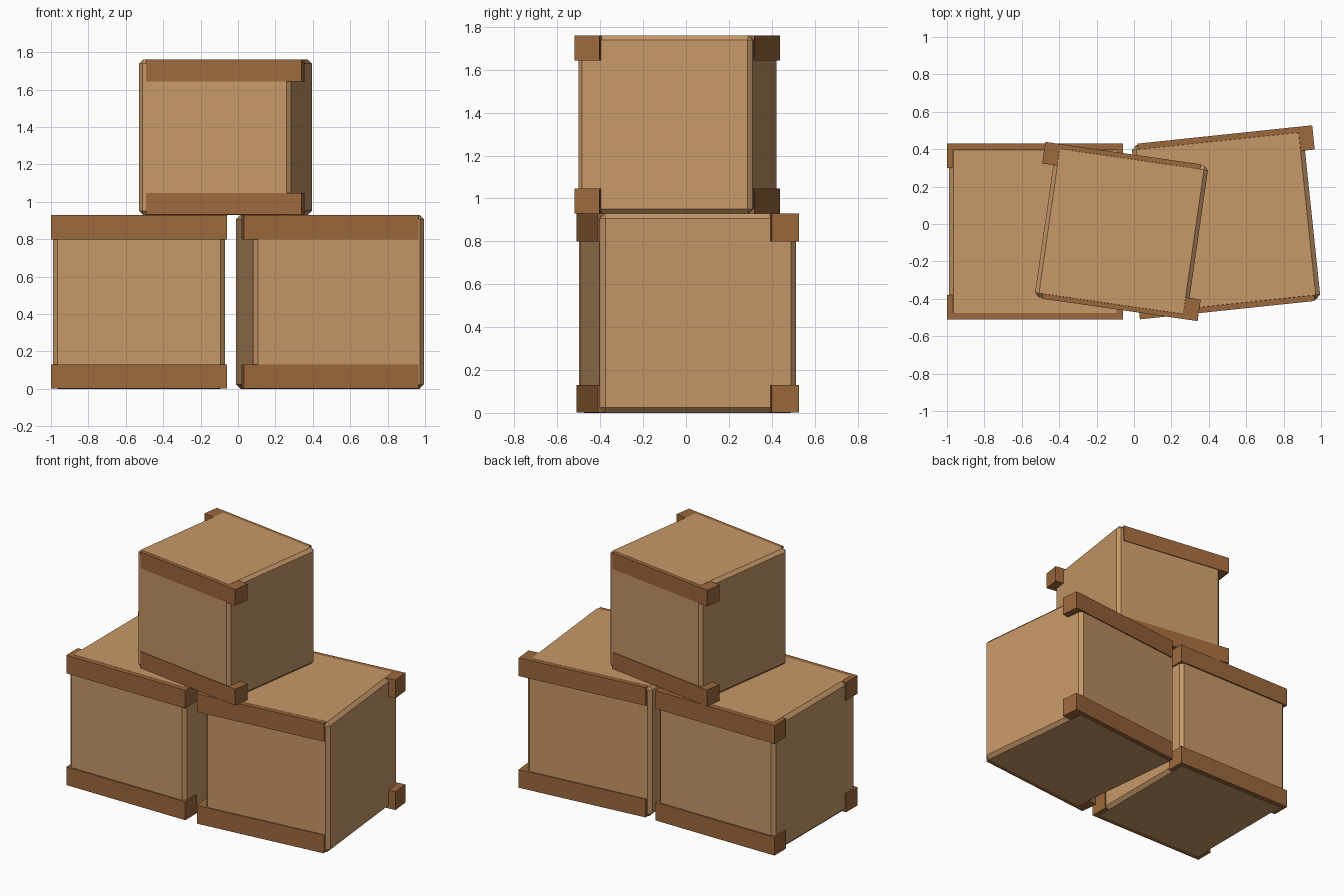
import bpy
import math
from mathutils import Matrix, Vector

cube = bpy.data.objects.get("Cube")
if cube:
    bpy.data.objects.remove(cube, do_unlink=True)


def make_material(name, rgb):
    mat = bpy.data.materials.new(name)
    mat.use_nodes = True
    color = (*rgb, 1.0)
    mat.diffuse_color = color
    bsdf = next(n for n in mat.node_tree.nodes if n.type == 'BSDF_PRINCIPLED')
    bsdf.inputs["Base Color"].default_value = color
    return mat


light_wood = make_material("light wood", (0.57, 0.315, 0.138))
dark_wood = make_material("dark wood", (0.337, 0.138, 0.045))


def add_box(name, center, size, angle, mat):
    """Box with its size baked in, turned about its own centre."""
    bpy.ops.mesh.primitive_cube_add(size=1, location=center,
                                    rotation=(0, 0, angle))
    obj = bpy.context.object
    obj.name = name
    obj.data.transform(Matrix.Diagonal((*size, 1)))
    obj.data.materials.append(mat)
    return obj


def add_crate(name, base, degrees, scale):
    angle = math.radians(degrees)
    base = Vector(base)
    width, height, bar = 0.94 * scale, 0.93 * scale, 0.13 * scale
    body_width = 0.92 * scale
    gap = 0.001  # keeps the bars just inside the body's top and bottom

    # Chamfered body
    body = add_box(name + "_body", base + Vector((0, 0, height / 2)),
                   (body_width, body_width, height), angle, light_wood)
    bevel = body.modifiers.new("Chamfer", 'BEVEL')
    bevel.width = 0.024 * scale
    bevel.segments = 1

    # Bars along front and back, top and bottom, each turned in place
    for side, y in (("front", -1), ("back", 1)):
        for level, z in (("bottom", bar / 2 + gap),
                         ("top", height - bar / 2 - gap)):
            offset = Vector((0, y * (width - bar) / 2, z))
            add_box(f"{name}_{side}_{level}_bar", base + offset,
                    (width, bar, bar), angle, dark_wood)


add_crate("right_crate", (-0.53, -0.04, 0), 0, 1)
add_crate("left_crate", (0.492, 0.009, 0), 6, 1)
add_crate("upper_crate", (-0.067, -0.04, 0.93), -8.2, 0.893)
